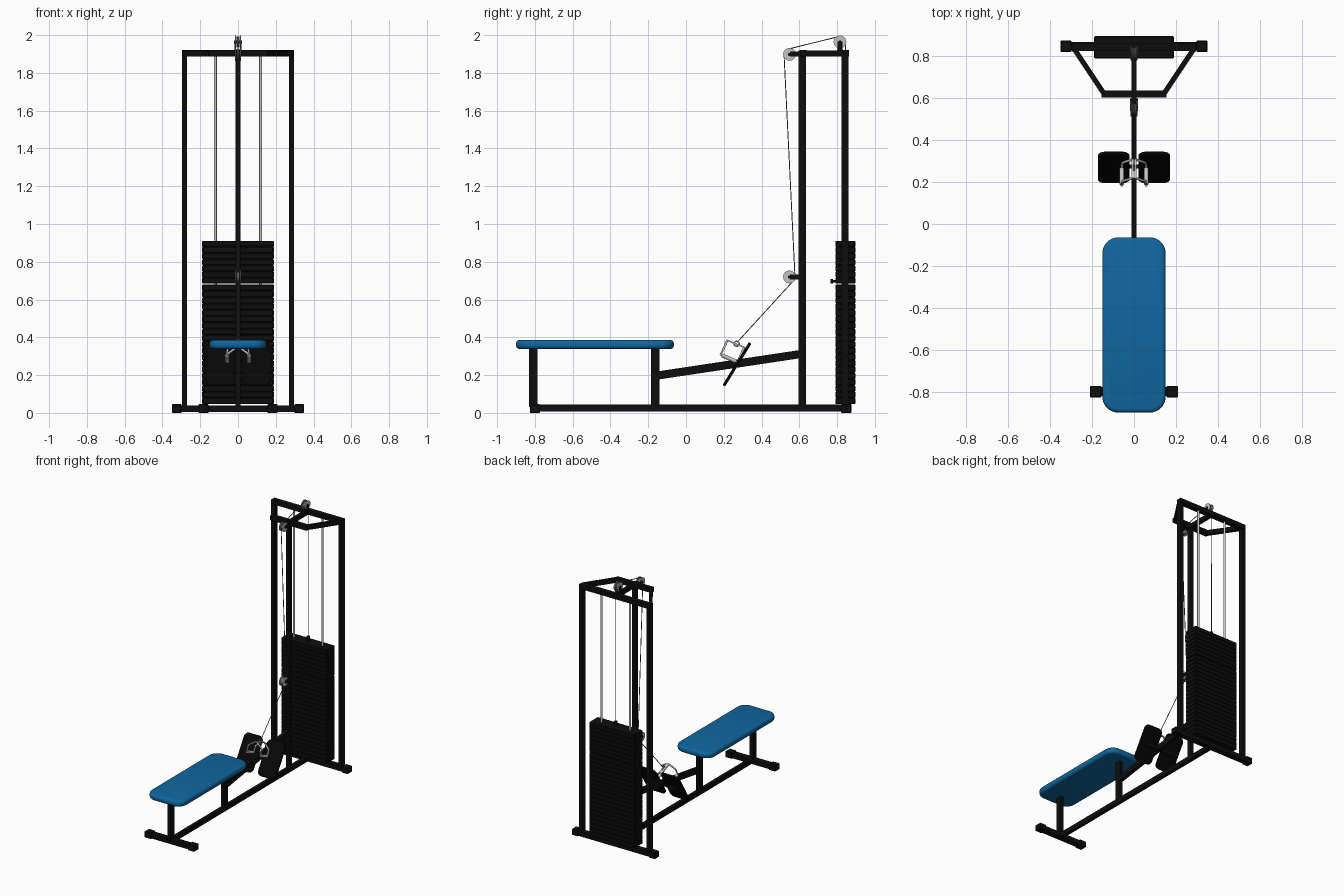
import bpy, bmesh, math
from mathutils import Vector, Matrix

if "Cube" in bpy.data.objects:
    bpy.data.objects.remove(bpy.data.objects["Cube"])


def mat(name, c):
    m = bpy.data.materials.new(name)
    m.diffuse_color = (*c, 1)
    m.use_nodes = True
    m.node_tree.nodes["Principled BSDF"].inputs["Base Color"].default_value = m.diffuse_color
    return m


BLACK = mat("black paint", (0.004, 0.004, 0.004))
PAD = mat("black rubber", (0.002, 0.002, 0.002))
BLUE = mat("blue vinyl", (0.005, 0.135, 0.35))
STEEL = mat("bright steel", (0.55, 0.55, 0.55))
GREY = mat("grey cable", (0.12, 0.12, 0.12))


def finish(name, bm, m, smooth=False):
    bmesh.ops.recalc_face_normals(bm, faces=bm.faces)
    me = bpy.data.meshes.new(name)
    bm.to_mesh(me)
    bm.free()
    me.materials.append(m)
    o = bpy.data.objects.new(name, me)
    bpy.context.collection.objects.link(o)
    if smooth:
        bpy.context.view_layer.objects.active = o
        o.select_set(True)
        bpy.ops.object.shade_smooth_by_angle(angle=math.radians(40))
        o.select_set(False)
    return o


def box(name, x, y, z, m=BLACK, bevel=0.0):
    """Box from (min, max) ranges."""
    bm = bmesh.new()
    bmesh.ops.create_cube(bm, size=1)
    for v in bm.verts:
        v.co = [r[0] + (c + 0.5) * (r[1] - r[0]) for c, r in zip(v.co, (x, y, z))]
    if bevel:
        bmesh.ops.bevel(bm, geom=bm.edges[:], offset=bevel, segments=1, affect='EDGES')
    return finish(name, bm, m)


def beam(name, a, b, w, h, m=BLACK):
    """Rectangular tube between two points, w across and h in the upright direction."""
    a, b = Vector(a), Vector(b)
    d = (b - a).normalized()
    side = d.cross(Vector((0, 0, 1))).normalized()
    up = side.cross(d)
    bm = bmesh.new()
    bmesh.ops.create_cube(bm, size=1)
    for v in bm.verts:
        c = v.co.copy()
        v.co = (a + b) / 2 + d * c.x * (b - a).length + side * c.y * w + up * c.z * h
    return finish(name, bm, m)


def tube(name, pts, r, m, sides=3, cyclic=False):
    """Round bar along a path."""
    cu = bpy.data.curves.new(name, 'CURVE')
    cu.dimensions = '3D'
    cu.bevel_depth = r
    cu.bevel_resolution = sides
    cu.use_fill_caps = True
    s = cu.splines.new('POLY')
    s.points.add(len(pts) - 1)
    for p, q in zip(s.points, pts):
        p.co = (*q, 1)
    s.use_cyclic_u = cyclic
    s.use_smooth = True
    cu.materials.append(m)
    o = bpy.data.objects.new(name, cu)
    bpy.context.collection.objects.link(o)
    return o


def pad(name, w, l, t, r, m, bevel, matrix):
    """Cushion: rounded rectangle, extruded, with soft edges."""
    bm = bmesh.new()
    vs = []
    for k, (sx, sy) in enumerate(((1, 1), (-1, 1), (-1, -1), (1, -1))):
        for i in range(9):
            a = math.pi / 2 * (k + i / 8)
            vs.append(bm.verts.new((sx * (w / 2 - r) + r * math.cos(a),
                                    sy * (l / 2 - r) + r * math.sin(a), -t / 2)))
    f = bm.faces.new(vs)
    ext = bmesh.ops.extrude_face_region(bm, geom=[f])
    bmesh.ops.translate(bm, verts=[v for v in ext['geom'] if isinstance(v, bmesh.types.BMVert)],
                        vec=(0, 0, t))
    rim = [e for e in bm.edges if abs(e.verts[0].co.z - e.verts[1].co.z) < 1e-6]
    bmesh.ops.bevel(bm, geom=rim, offset=bevel, segments=3, profile=0.5, affect='EDGES')
    bm.transform(matrix)
    return finish(name, bm, m, True)


# Base rail and feet with end caps
box("base_rail", (-.013, .013), (-.82, .85), (.008, .044))
for name, y, half, cap in (("front_foot", -.80, .2, .055), ("rear_foot", .848, .34, .052)):
    box(name, (-half, half), (y - .021, y + .021), (.004, .04))
    for s in (-1, 1):
        ends = sorted((s * (half + .01), s * (half + .01 - cap)))
        box(name + "_cap", ends, (y - .027, y + .027), (0, .046), bevel=.003)

# Bench posts and seat
box("front_seat_post", (-.013, .013), (-.83, -.785), (.03, .35))
box("rear_seat_post", (-.013, .013), (-.185, -.14), (.03, .35))
pad("seat", .302, .836, .047, .075, BLUE, .018, Matrix.Translation((0, -.482, .362)))

# Sloping brace and foot plates
beam("sloping_brace", (0, -.15, .198), (0, .61, .312), .025, .043)
tilt = math.atan2(.227, .14)
for s in (-1, 1):
    pad("foot_plate", .152, .266, .016, .035, PAD, .004,
        Matrix.Translation((s * .097, .27, .257)) @ Matrix.Rotation(tilt, 4, 'X'))
beam("foot_plate_bar", (-.12, .274, .25), (.12, .274, .25), .02, .02)

# Tower frame
box("centre_post", (-.012, .012), (.596, .634), (.03, 1.919))
for s in (-1, 1):
    box("rear_post", sorted((s * .27, s * .297)), (.824, .861), (.03, 1.919))
    beam("top_diagonal", (s * .145, .625, 1.903), (s * .285, .835, 1.903), .024, .033)
box("top_rear_bar", (-.297, .297), (.826, .863), (1.886, 1.92))
box("top_front_bar", (-.154, .154), (.604, .638), (1.886, 1.92))
box("top_centre_beam", (-.012, .012), (.596, .85), (1.886, 1.919))

# Weight stack: plates below and above the selected gap
def stack(name, z0, z1, n):
    h = (z1 - z0) / n
    for i in range(n):
        box(name, (-.19, .19), (.791, .897), (z0 + i * h, z0 + (i + 1) * h), bevel=.004)


stack("lower_weight_plate", .046, .679, 19)
stack("upper_weight_plate", .684, .911, 7)
tube("selector_pin", [(0, .80, .697), (0, .775, .697)], .006, BLACK)
tube("selector_knob", [(0, .777, .697), (0, .764, .697)], .012, BLACK)
for s in (-1, 1):
    tube("guide_rod", [(s * .12, .845, .05), (s * .12, .845, 1.89)], .008, STEEL)
tube("stack_connector", [(0, .845, .90), (0, .845, .95)], .011, BLACK)


# Pulleys: grooved wheel with side plates and axle
def pulley(y, z, r=.034):
    bm = bmesh.new()
    prof = ((.009, .008), (.009, r * .88), (.003, r * .76), (-.003, r * .76),
            (-.009, r * .88), (-.009, .008))
    n = 24
    rings = [[bm.verts.new((x, y + q * math.cos(2 * math.pi * i / n), z + q * math.sin(2 * math.pi * i / n)))
              for i in range(n)] for x, q in prof]
    for a, b in zip(rings, rings[1:] + rings[:1]):
        for i in range(n):
            bm.faces.new((a[i], a[(i + 1) % n], b[(i + 1) % n], b[i]))
    finish("pulley_wheel", bm, GREY, True)
    for s in (-1, 1):
        tube("pulley_side_plate", [(s * .011, y, z), (s * .016, y, z)], r, STEEL, 6)
    tube("pulley_axle", [(-.02, y, z), (.02, y, z)], .009, BLACK)


for y, z in ((.815, 1.964), (.548, 1.898), (.548, .72)):
    pulley(y, z)
for z in (1.90, .72):
    for s in (-1, 1):
        box("pulley_arm", sorted((s * .016, s * .019)), (.55, .60), (z - .013, z + .013))
    box("pulley_arm_base", (-.019, .019), (.585, .60), (z - .013, z + .013))
for s in (-1, 1):
    box("top_pulley_arm", sorted((s * .016, s * .019)), (.802, .828), (1.915, 1.965))
box("top_pulley_base", (-.019, .019), (.80, .83), (1.915, 1.925))


# Cable wrapped over the pulleys
def arc(y, z, a0, a1, r=.029):
    return [(0, y + r * math.cos(math.radians(a0 + (a1 - a0) * i / 8)),
             z + r * math.sin(math.radians(a0 + (a1 - a0) * i / 8))) for i in range(9)]


path = [(0, .845, .94)] + arc(.815, 1.964, 0, 104) + arc(.548, 1.898, 104, 183) \
    + arc(.548, .72, 3, -42) + [(0, .272, .375)]
tube("cable", path, .0028, GREY, 1)

# Close-grip handle: hook ring, joining plate, two bent frames and grips
tube("hook_ring", [(0, .268 + .014 * math.cos(i * math.pi / 6), .366 + .014 * math.sin(i * math.pi / 6))
                   for i in range(12)], .004, STEEL, 1, True)
beam("handle_plate", (0, .218, .384), (0, .308, .347), .026, .008, STEEL)
for s in (-1, 1):
    tube("handle_frame", [(s * .008, .218, .383), (s * .055, .205, .352), (s * .058, .183, .308),
                          (s * .058, .272, .270), (s * .055, .292, .312), (s * .008, .308, .346)],
         .006, STEEL, 2)
    tube("handle_grip", [(s * .058, .190, .305), (s * .058, .265, .273)], .011, STEEL)
